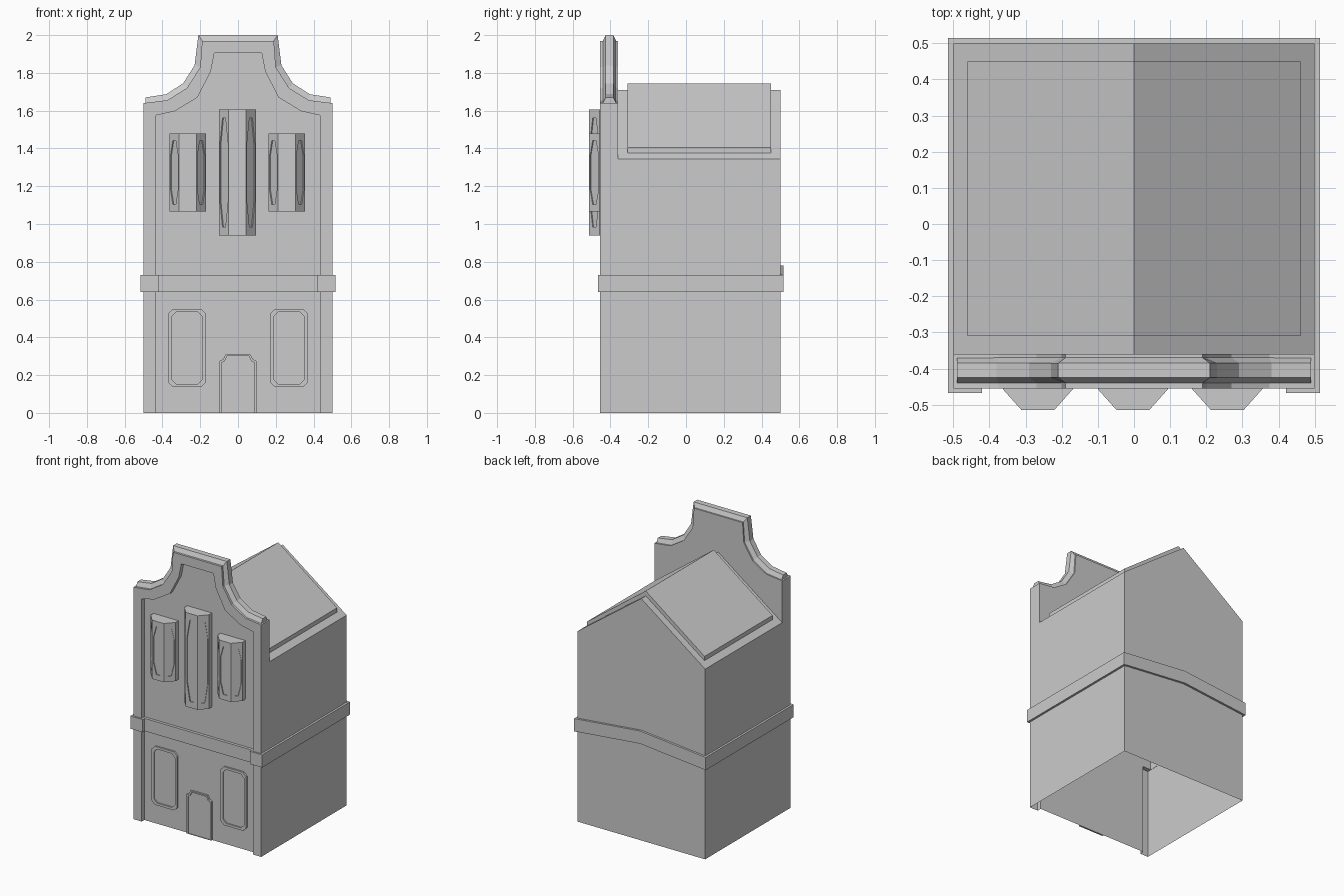
import bpy
from mathutils import Vector
import bmesh

if "Cube" in bpy.data.objects:
    bpy.data.objects.remove(bpy.data.objects["Cube"])


def make(name, verts, faces):
    me = bpy.data.meshes.new(name)
    me.from_pydata([tuple(v) for v in verts], [], faces)
    bm = bmesh.new()
    bm.from_mesh(me)
    bmesh.ops.remove_doubles(bm, verts=bm.verts, dist=0.0005)
    bmesh.ops.recalc_face_normals(bm, faces=bm.faces)
    bm.to_mesh(me)
    bm.free()
    ob = bpy.data.objects.new(name, me)
    bpy.context.collection.objects.link(ob)
    return ob


def mirrored(half):
    """Right-hand points, then the same points reflected in x = 0."""
    return half + [(-x, z) for x, z in reversed(half)]


def at_y(pts, y):
    return [(x, y, z) for x, z in pts]


def loft(rings, closed=True):
    n = len(rings[0])
    verts = [v for r in rings for v in r]
    faces = [(k * n + i, k * n + (i + 1) % n, (k + 1) * n + (i + 1) % n, (k + 1) * n + i)
             for k in range(len(rings) - 1) for i in range(n if closed else n - 1)]
    return verts, faces


def prism(name, pts, y0, y1):
    v, f = loft([at_y(pts, y0), at_y(pts, y1)])
    n = len(pts)
    return make(name, v, f + [tuple(range(n)), tuple(range(n, 2 * n))])


def box(name, x0, x1, y0, y1, z0, z1):
    return prism(name, [(x0, z0), (x1, z0), (x1, z1), (x0, z1)], y0, y1)


FRONT, GABLE_BACK, RECESS, BACK = -0.455, -0.36, -0.425, 0.5

# House shell: bordered front with curved gable, side walls, back, roof; open below
curve = [(.5, 1.64), (.375, 1.655), (.27, 1.72), (.2, 1.83), (.19, 1.97)]
outer = mirrored([(.5, 0)] + curve)
inner = mirrored([(.435, 0), (.435, 1.575), (.335, 1.597), (.215, 1.67), (.145, 1.805), (.125, 1.905)])
verts, faces = loft([at_y(outer, GABLE_BACK), at_y(outer, FRONT),
                     at_y(inner, FRONT), at_y(inner, RECESS)], closed=False)
n = len(outer)
faces.append(tuple(range(3 * n, 4 * n)))


def add(points):
    faces.append(tuple(range(len(verts), len(verts) + len(points))))
    verts.extend(points)


EAVE, RIDGE = 1.345, 1.71
add(at_y(mirrored(curve) + [(-.5, EAVE), (0, RIDGE), (.5, EAVE)], GABLE_BACK))
add(at_y([(.5, 0), (.5, EAVE), (0, RIDGE), (-.5, EAVE), (-.5, 0)], BACK))
for s in (-.5, .5):
    add([(s, GABLE_BACK, 0), (s, BACK, 0), (s, BACK, EAVE), (s, GABLE_BACK, EAVE)])
    add([(s, GABLE_BACK, EAVE), (s, BACK, EAVE), (0, BACK, RIDGE), (0, GABLE_BACK, RIDGE)])
make("house_shell", verts, faces)

# Tapered coping along the gable top
low = mirrored([(.49, 1.64)] + curve[1:])
top = mirrored([(.49, 1.67), (.38, 1.687), (.29, 1.745), (.23, 1.84), (.21, 2.0)])
v, f = loft([at_y(low, -.44), at_y(top, -.425), at_y(top, -.385), at_y(low, -.37)], closed=False)
n = len(low)
f += [(0, n, 2 * n, 3 * n), (n - 1, 2 * n - 1, 3 * n - 1, 4 * n - 1)]
make("gable_coping", v, f)

# Raised roof covering
prism("roof_covering", [(-.46, 1.375), (0, 1.711), (.46, 1.375), (.46, 1.405), (0, 1.745), (-.46, 1.405)],
      -.31, .45)

# String course: sides, front corner wraps, front centre and peaked back
for s, side in ((-1, "left"), (1, "right")):
    a, b = sorted((s * .498, s * .515))
    box("band_" + side, a, b, -.467, .515, .64, .73)
    a, b = sorted((s * .42, s * .515))
    box("band_corner_" + side, a, b, -.467, RECESS, .64, .73)
box("band_front", -.42, .42, -.445, RECESS, .64, .73)
prism("band_back", [(-.515, .64), (0, .69), (.515, .64), (.515, .73), (0, .78), (-.515, .73)], .498, .515)


# Framed openings with clipped corners
def framed(name, out, inn):
    v, f = loft([at_y(out, RECESS), at_y(out, -.437), at_y(inn, -.437), at_y(inn, -.428)])
    m = len(out)
    make(name, v, f + [tuple(range(3 * m, 4 * m))])


def clipped(cx, cz, w, h, c):
    return [(cx + x, cz + z) for x, z in
            [(w, -h + c), (w, h - c), (w - c, h), (-w + c, h),
             (-w, h - c), (-w, -h + c), (-w + c, -h), (w - c, -h)]]


for s, side in ((-1, "left"), (1, "right")):
    framed("lower_window_" + side, clipped(s * .27, .343, .1, .207, .025),
           clipped(s * .27, .343, .083, .19, .025))
framed("door", mirrored([(.098, 0), (.098, .275), (.078, .285), (.065, .31)]),
       mirrored([(.087, 0), (.087, .265), (.07, .275), (.058, .3)]))


# Bay windows: three facets, each with a sunken elongated octagon
def bay(name, cx, z0, z1):
    plan = [(-.097, RECESS), (-.097, -.457), (-.046, -.514), (.046, -.514), (.097, -.457), (.097, RECESS)]
    plan = [(cx + x, y) for x, y in plan]
    v, f = [], []

    def face(points):
        f.append(tuple(range(len(v), len(v) + len(points))))
        v.extend(points)

    for z in (z0, z1):
        face([Vector((x, y, z)) for x, y in plan])
    clip = .2 * (z1 - z0)
    for i in range(5):
        (ax, ay), (bx, by) = plan[i], plan[i + 1]
        c = [Vector(p) for p in ((ax, ay, z0), (bx, by, z0), (bx, by, z1), (ax, ay, z1))]
        if i in (0, 4):
            face(c)
            continue
        across = c[1] - c[0]
        inward = Vector((-across.y, across.x, 0)).normalized() * .007
        lo, hi = z0 + .03 + .02 * (z1 - z0), z1 - .03 - .02 * (z1 - z0)
        uz = [(.1, lo + clip), (.35, lo), (.65, lo), (.9, lo + clip),
              (.9, hi - clip), (.65, hi), (.35, hi), (.1, hi - clip)]
        o = [Vector((ax, ay, z)) + across * u for u, z in uz]
        d = [p + inward for p in o]
        for k in range(4):
            face([c[k], o[2 * k], o[2 * k + 1]])
            face([c[k], o[2 * k + 1], o[(2 * k + 2) % 8], c[(k + 1) % 4]])
        for k in range(8):
            face([o[k], d[k], d[(k + 1) % 8], o[(k + 1) % 8]])
        face(d)
    make(name, v, f)


bay("bay_window_left", -.266, 1.065, 1.48)
bay("bay_window_centre", -.003, .94, 1.605)
bay("bay_window_right", .258, 1.065, 1.48)
